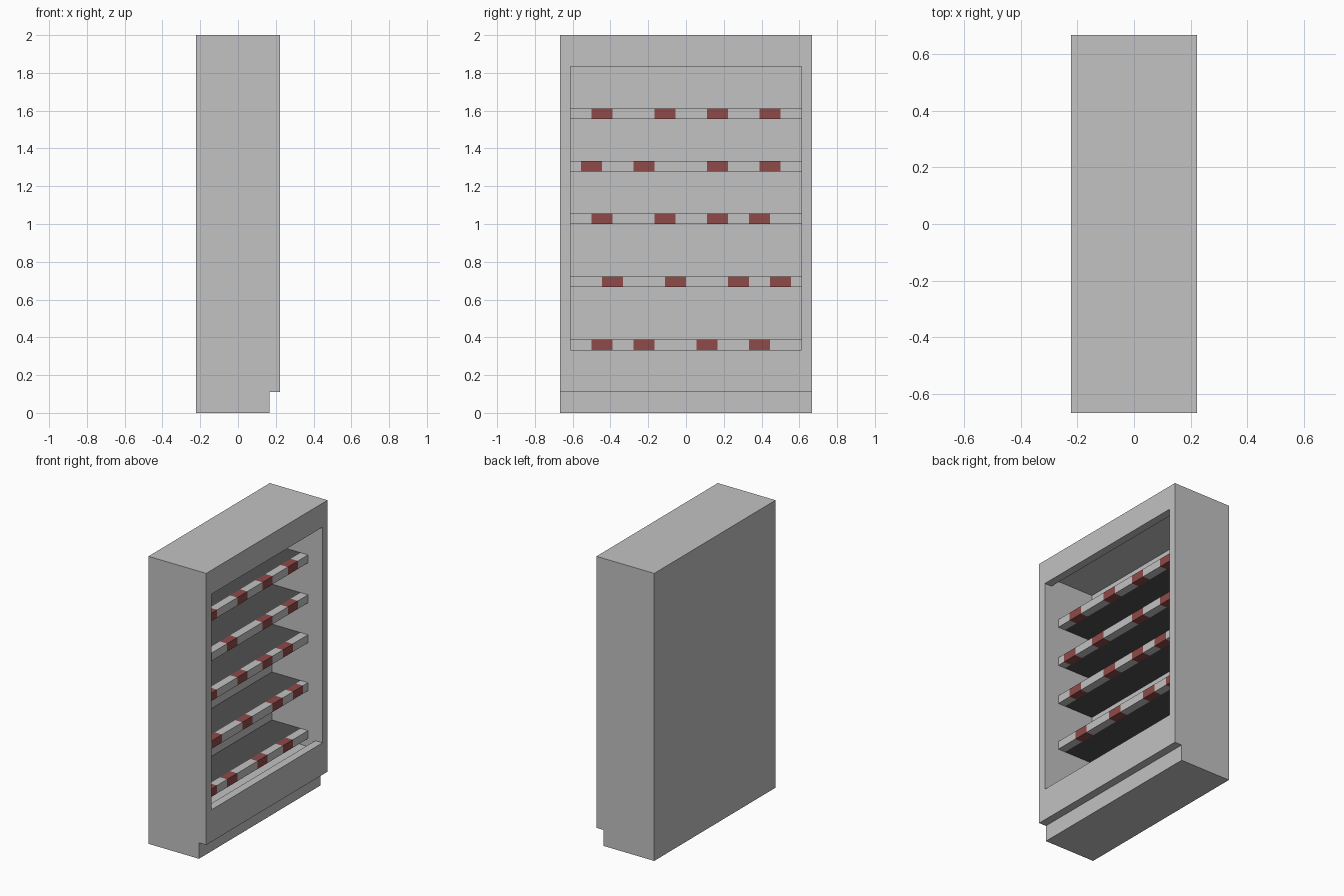
import bpy
import bmesh
from mathutils import Vector

U = 2 / 36  # one grid step of the blocky design

cube = bpy.data.objects.get("Cube")
if cube:
    bpy.data.objects.remove(cube, do_unlink=True)


def material(name, r, g, b):
    m = bpy.data.materials.new(name)
    m.use_nodes = True
    m.diffuse_color = (r, g, b, 1)
    m.node_tree.nodes["Principled BSDF"].inputs["Base Color"].default_value = (r, g, b, 1)
    return m


GREY = material("cabinet grey", 0.54, 0.54, 0.54)
DARK = material("shelf dark grey", 0.08, 0.08, 0.08)
RED = material("label dull red", 0.28, 0.067, 0.067)


def extrude_profile(profile, half_width):
    """Extrude an x-z outline (grid steps) across y."""
    bm = bmesh.new()
    face = bm.faces.new([bm.verts.new((x * U, -half_width * U, z * U)) for x, z in profile])
    ext = bmesh.ops.extrude_face_region(bm, geom=[face])
    verts = [v for v in ext["geom"] if isinstance(v, bmesh.types.BMVert)]
    bmesh.ops.translate(bm, verts=verts, vec=(0, 2 * half_width * U, 0))
    bmesh.ops.recalc_face_normals(bm, faces=bm.faces)
    return bm


def add_object(name, bm, materials):
    mesh = bpy.data.meshes.new(name)
    bm.to_mesh(mesh)
    bm.free()
    for m in materials:
        mesh.materials.append(m)
    obj = bpy.data.objects.new(name, mesh)
    bpy.context.scene.collection.objects.link(obj)
    return obj


# Cabinet body with a toe recess, hollowed behind a sill and header lip
body_outline = [(-4, 0), (3, 0), (3, 2), (4, 2), (4, 36), (-4, 36)]
hollow_outline = [(-3, 5), (3, 5), (3, 6), (5, 6), (5, 33), (3, 33), (3, 34), (-3, 34)]
cabinet = add_object("cabinet", extrude_profile(body_outline, 12), [GREY])
cutter = add_object("hollow_cutter", extrude_profile(hollow_outline, 11), [GREY])
cutter.hide_render = True
cut = cabinet.modifiers.new("hollow", "BOOLEAN")
cut.operation = "DIFFERENCE"
cut.solver = "EXACT"
cut.object = cutter
bpy.context.view_layer.objects.active = cabinet
bpy.ops.object.modifier_apply(modifier=cut.name)
bpy.data.objects.remove(cutter, do_unlink=True)


# Shelves: dark board, grey front rail, red price labels two steps wide
def add_shelf(name, z, labels):
    bm = extrude_profile([(-3, z), (2, z), (2, z + 1), (-3, z + 1)], 11)
    cuts = [(Vector((U, 0, 0)), Vector((1, 0, 0)))]
    for start in labels:
        for y in (start, start + 2):
            cuts.append((Vector((0, y * U, 0)), Vector((0, 1, 0))))
    for point, normal in cuts:
        geom = bm.verts[:] + bm.edges[:] + bm.faces[:]
        bmesh.ops.bisect_plane(bm, geom=geom, plane_co=point, plane_no=normal)
    for f in bm.faces:
        c = f.calc_center_median() / U
        if c.x < 1:
            f.material_index = 0
        elif any(s < c.y < s + 2 for s in labels):
            f.material_index = 2
        else:
            f.material_index = 1
    add_object(name, bm, [DARK, GREY, RED])


shelves = {
    6: (-9, -5, 1, 6),
    12: (-8, -2, 4, 8),
    18: (-9, -3, 2, 6),
    23: (-10, -5, 2, 7),
    28: (-9, -3, 2, 7),
}
for i, (height, labels) in enumerate(shelves.items(), 1):
    add_shelf(f"shelf_{i}", height, labels)
